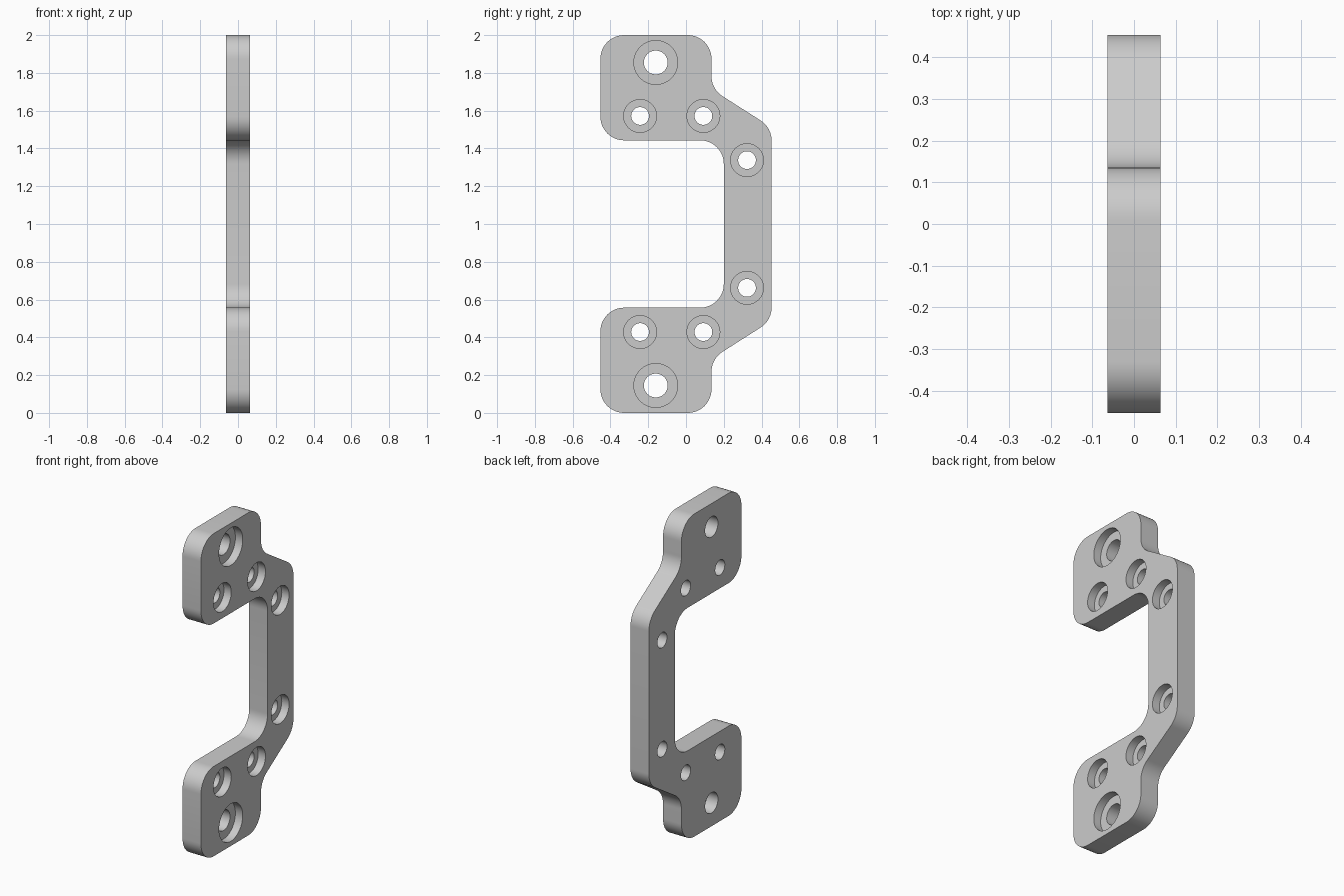
import bpy, bmesh, math
from mathutils import Vector, Matrix

if "Cube" in bpy.data.objects:
    bpy.data.objects.remove(bpy.data.objects["Cube"], do_unlink=True)

HALF = 0.063       # half the plate thickness
FILLET = 0.125     # radius of every outline corner
BORE_DEPTH = 0.05
MID = 1.0          # height of the mirror plane

grey = bpy.data.materials.new("plain grey")
grey.use_nodes = True
colour = (0.6, 0.6, 0.6, 1)
grey.diffuse_color = colour
grey.node_tree.nodes["Principled BSDF"].inputs["Base Color"].default_value = colour


def make_object(name, bm):
    bmesh.ops.recalc_face_normals(bm, faces=bm.faces)
    mesh = bpy.data.meshes.new(name)
    bm.to_mesh(mesh)
    bm.free()
    obj = bpy.data.objects.new(name, mesh)
    bpy.context.collection.objects.link(obj)
    return obj


def rounded(corners, radius, steps=12):
    """Replace each corner of a closed polygon by a tangent arc."""
    points = []
    for i, c in enumerate(corners):
        a = (corners[i - 1] - c).normalized()
        b = (corners[(i + 1) % len(corners)] - c).normalized()
        half = a.angle(b) / 2
        centre = c + (a + b).normalized() * radius / math.sin(half)
        start = c + a * radius / math.tan(half) - centre
        sweep = start.angle_signed(c + b * radius / math.tan(half) - centre)
        points += [centre + Matrix.Rotation(-sweep * k / steps, 2) @ start
                   for k in range(steps + 1)]
    return points


# Plate: upper half outline as (y, z), mirrored about the middle
upper = [Vector(p) for p in ((0.2, 1.443), (-0.453, 1.443), (-0.453, 2.0),
                             (0.135, 2.0), (0.135, 1.714), (0.453, 1.511))]
lower = [Vector((p.x, 2 * MID - p.y)) for p in reversed(upper)]
bm = bmesh.new()
face = bm.faces.new([bm.verts.new((-HALF, p.x, p.y))
                     for p in rounded(upper + lower, FILLET)])
walls = bmesh.ops.extrude_face_region(bm, geom=[face])
bmesh.ops.translate(bm, vec=(2 * HALF, 0, 0),
                    verts=[v for v in walls["geom"] if isinstance(v, bmesh.types.BMVert)])
plate = make_object("bracket_plate", bm)
plate.data.materials.append(grey)


# Stepped drills: a through hole with a wider counterbore on the +x side
def add_drill(bm, y, z, hole, bore, sides=48):
    step = HALF - BORE_DEPTH
    rings = [[bm.verts.new((x, y + r * math.cos(t), z + r * math.sin(t)))
              for t in (math.tau * k / sides for k in range(sides))]
             for x, r in ((-2 * HALF, hole), (step, hole), (step, bore), (2 * HALF, bore))]
    for r0, r1 in zip(rings, rings[1:]):
        for k in range(sides):
            n = (k + 1) % sides
            bm.faces.new((r0[k], r0[n], r1[n], r1[k]))
    bm.faces.new(rings[0])
    bm.faces.new(rings[-1])


bm = bmesh.new()
for y, z, hole, bore in ((-0.16, 1.855, 0.063, 0.116), (-0.243, 1.572, 0.047, 0.087),
                         (0.092, 1.572, 0.047, 0.087), (0.323, 1.338, 0.047, 0.087)):
    for height in (z, 2 * MID - z):
        add_drill(bm, y, height, hole, bore)
drills = make_object("hole_cutter", bm)
drills.hide_render = True

cut = plate.modifiers.new("holes", 'BOOLEAN')
cut.operation = 'DIFFERENCE'
cut.solver = 'EXACT'
cut.object = drills
bpy.context.view_layer.objects.active = plate
for obj in bpy.context.selected_objects:
    obj.select_set(False)
plate.select_set(True)
bpy.ops.object.modifier_apply(modifier=cut.name)
bpy.data.objects.remove(drills, do_unlink=True)
bpy.ops.object.shade_smooth_by_angle(angle=math.radians(30))
